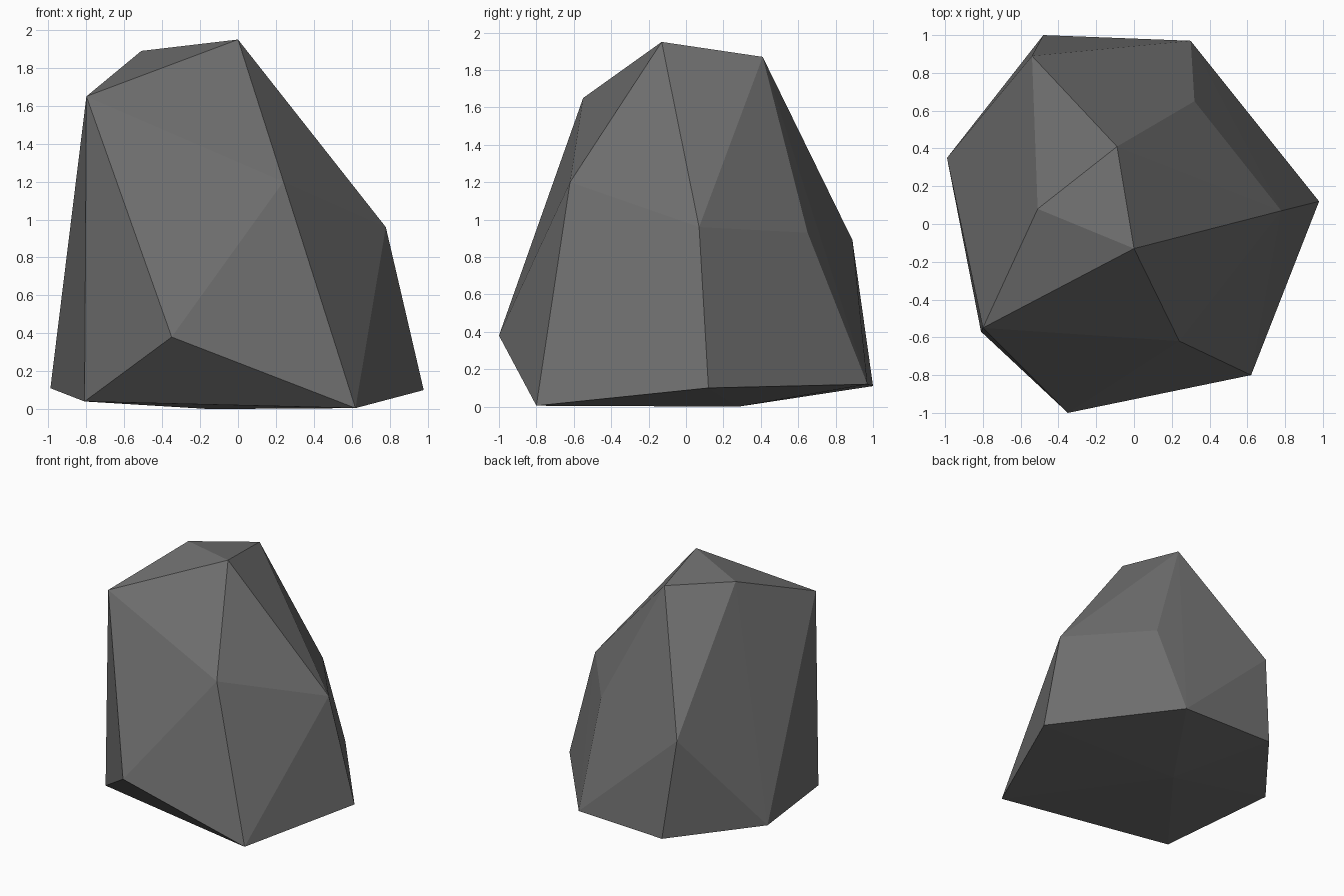
import bpy
import bmesh

# Remove the default cube
cube = bpy.data.objects.get("Cube")
if cube:
    bpy.data.objects.remove(cube, do_unlink=True)


def make_material(name, color):
    """Plain flat colour, shown in the viewport and in renders."""
    mat = bpy.data.materials.new(name)
    mat.use_nodes = True
    mat.diffuse_color = color
    shader = mat.node_tree.nodes["Principled BSDF"]
    shader.inputs["Base Color"].default_value = color
    shader.inputs["Roughness"].default_value = 0.9
    return mat


def hull_object(name, corners, mat):
    """Faceted solid: the convex hull around the given corners."""
    bm = bmesh.new()
    for corner in corners:
        bm.verts.new(corner)
    bmesh.ops.convex_hull(bm, input=bm.verts[:])
    loose = [v for v in bm.verts if not v.link_faces]
    bmesh.ops.delete(bm, geom=loose, context="VERTS")
    bmesh.ops.recalc_face_normals(bm, faces=bm.faces[:])
    for face in bm.faces:
        face.smooth = False
    mesh = bpy.data.meshes.new(name)
    bm.to_mesh(mesh)
    bm.free()
    mesh.materials.append(mat)
    obj = bpy.data.objects.new(name, mesh)
    bpy.context.collection.objects.link(obj)
    return obj


# Corners of the boulder, grouped by height
crown = [(0, -.13, 1.95), (-.09, .41, 1.87), (-.51, .08, 1.89), (-.8, -.55, 1.65)]
shoulder = [(.24, -.62, 1.2), (.78, .07, .96), (.32, .65, .93), (-.54, .89, .89)]
skirt = [(-.35, -1, .38), (.98, .12, .1), (.3, .97, .12),
         (-.48, 1, .11), (-.99, .35, .11), (-.81, -.57, .04)]
base = [(.62, -.8, .005), (-.15, .28, 0)]

stone_grey = make_material("stone grey", (.16, .16, .16, 1))
hull_object("boulder", crown + shoulder + skirt + base, stone_grey)
